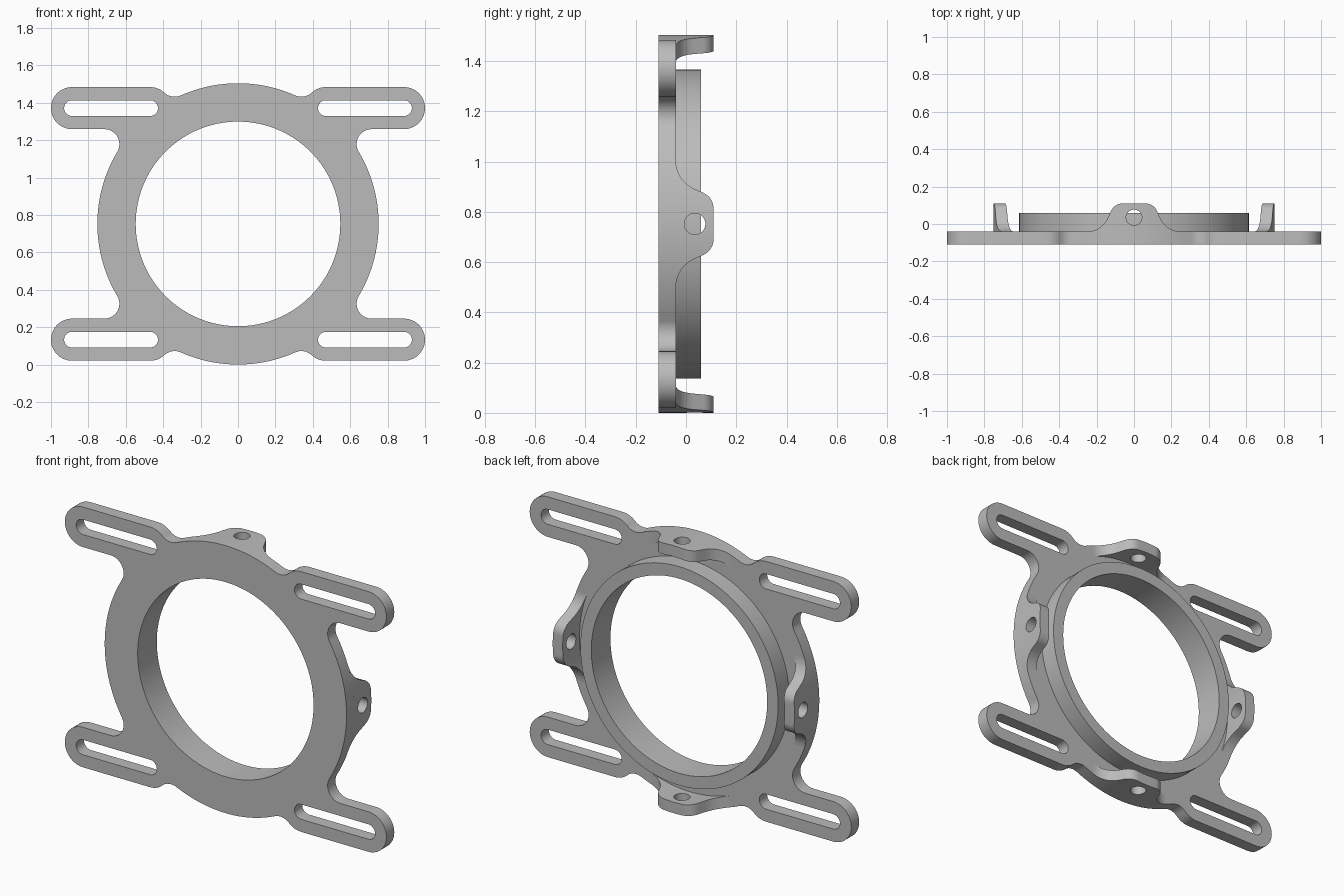
import bpy
from math import sin, cos, pi, radians, degrees, atan2, sqrt, acos, hypot

cube = bpy.data.objects.get("Cube")
if cube:
    bpy.data.objects.remove(cube, do_unlink=True)

CZ = 0.752                # height of the ring axis
R_OUT, R_BORE = 0.752, 0.547
R_RING, R_LUG = 0.615, 0.69
Y_FRONT, Y_BACK = -0.11, -0.04
TAB_X0, TAB_X1, TAB_Z = 0.47, 0.8875, 0.619
TAB_R, SLOT_R, FILLET = 0.1125, 0.042, 0.08

grey = bpy.data.materials.new("plain grey")
grey.use_nodes = True
colour = (0.5, 0.5, 0.5, 1)
grey.diffuse_color = colour
grey.node_tree.nodes["Principled BSDF"].inputs["Base Color"].default_value = colour


def arc(cx, cy, r, a0, a1, step=4):
    """Points on an arc, angles in degrees."""
    n = max(2, round(abs(a1 - a0) / step))
    angles = [radians(a0 + (a1 - a0) * i / n) for i in range(n + 1)]
    return [(cx + r * cos(a), cy + r * sin(a)) for a in angles]


def circle(r, cx=0, cy=0, step=3):
    return arc(cx, cy, r, 0, 360, step)[:-1]


def tidy(points):
    """Drop neighbouring duplicates."""
    out = []
    for p in points:
        if not out or hypot(p[0] - out[-1][0], p[1] - out[-1][1]) > 1e-4:
            out.append(p)
    if hypot(out[0][0] - out[-1][0], out[0][1] - out[-1][1]) < 1e-4:
        out.pop()
    return out


def prism(name, loops, low, high):
    """Filled outline with holes, extruded along local z, made into a mesh."""
    curve = bpy.data.curves.new(name, "CURVE")
    curve.dimensions = "2D"
    curve.fill_mode = "BOTH"
    curve.extrude = (high - low) / 2
    for loop in loops:
        spline = curve.splines.new("POLY")
        spline.points.add(len(loop) - 1)
        for point, (x, y) in zip(spline.points, loop):
            point.co = (x, y, 0, 1)
        spline.use_cyclic_u = True
    temp = bpy.data.objects.new(name + " outline", curve)
    bpy.context.collection.objects.link(temp)
    bpy.context.view_layer.update()
    graph = bpy.context.evaluated_depsgraph_get()
    mesh = bpy.data.meshes.new_from_object(temp.evaluated_get(graph))
    bpy.data.objects.remove(temp, do_unlink=True)
    for v in mesh.vertices:
        v.co.z += (high + low) / 2
    obj = bpy.data.objects.new(name, mesh)
    bpy.context.collection.objects.link(obj)
    mesh.materials.clear()
    mesh.materials.append(grey)
    select(obj)
    bpy.ops.object.mode_set(mode="EDIT")
    bpy.ops.mesh.select_all(action="SELECT")
    bpy.ops.mesh.remove_doubles(threshold=1e-5)
    bpy.ops.mesh.normals_make_consistent(inside=False)
    bpy.ops.object.mode_set(mode="OBJECT")
    return obj


def select(obj):
    bpy.ops.object.select_all(action="DESELECT")
    obj.select_set(True)
    bpy.context.view_layer.objects.active = obj


def finish(obj):
    """Stand the part upright: local z becomes -y."""
    for v in obj.data.vertices:
        x, y, z = v.co
        v.co = (x, -z, y + CZ)
    select(obj)
    bpy.ops.object.shade_smooth_by_angle(angle=radians(30))


# Plate outline: one quadrant of disc, fillets and slotted arm, then mirrored
f1_z = TAB_Z - TAB_R - FILLET
f1_x = sqrt((R_OUT + FILLET) ** 2 - f1_z ** 2)
a1 = degrees(atan2(f1_z, f1_x))
d, e, g = hypot(TAB_X0, TAB_Z), R_OUT + FILLET, TAB_R + FILLET
a2 = degrees(atan2(TAB_Z, TAB_X0) + acos((d * d + e * e - g * g) / (2 * d * e)))
f2_x, f2_z = e * cos(radians(a2)), e * sin(radians(a2))
turn = degrees(atan2(f2_z - TAB_Z, f2_x - TAB_X0))
quarter = (arc(0, 0, R_OUT, 0, a1, 2)
           + arc(f1_x, f1_z, FILLET, a1 + 180, 90, 8)
           + arc(TAB_X1, TAB_Z, TAB_R, -90, 90, 7)
           + arc(TAB_X0, TAB_Z, TAB_R, 90, turn, 7)
           + arc(f2_x, f2_z, FILLET, turn - 180, a2 - 180, 8)
           + arc(0, 0, R_OUT, a2, 90, 2))
half = quarter + [(-x, z) for x, z in reversed(quarter)]
outline = tidy(half + [(x, -z) for x, z in reversed(half)])

slot = arc(TAB_X1, TAB_Z, SLOT_R, -90, 90, 10) + arc(TAB_X0, TAB_Z, SLOT_R, 90, 270, 10)
slots = [[(sx * x, sz * z) for x, z in slot] for sx in (1, -1) for sz in (1, -1)]
plate = prism("mounting_plate", [outline, circle(R_BORE)] + slots, -Y_BACK, -Y_FRONT)
finish(plate)

# Raised ring around the bore, on the back
ring = prism("bore_ring", [circle(R_RING), circle(R_BORE)], -0.06, -Y_BACK)
finish(ring)

# Four curved lugs: flared profile with a pin hole, cut from a thin shell
side = arc(0.25, 0.08, 0.12, 270, 205, 8) + arc(0.06, 0.04, 0.07, 25, 90, 8)
profile = tidy(side + [(-t, y) for t, y in reversed(side)])
pin_hole = circle(0.042, 0, 0.035, 10)
for i, name in enumerate(("left_lug", "top_lug", "right_lug", "bottom_lug")):
    a = i * pi / 2
    lug = prism(name, [profile, pin_hole], 0.6, 0.85)
    for v in lug.data.vertices:
        t, y, r = v.co
        v.co = (r * cos(a) - t * sin(a), r * sin(a) + t * cos(a), -y)
    shell = prism("shell_cutter", [circle(R_OUT, step=2), circle(R_LUG, step=2)], -0.2, 0.1)
    cut = lug.modifiers.new("curve", "BOOLEAN")
    cut.operation = "INTERSECT"
    cut.solver = "EXACT"
    cut.object = shell
    select(lug)
    bpy.ops.object.modifier_apply(modifier=cut.name)
    bpy.data.objects.remove(shell, do_unlink=True)
    finish(lug)
